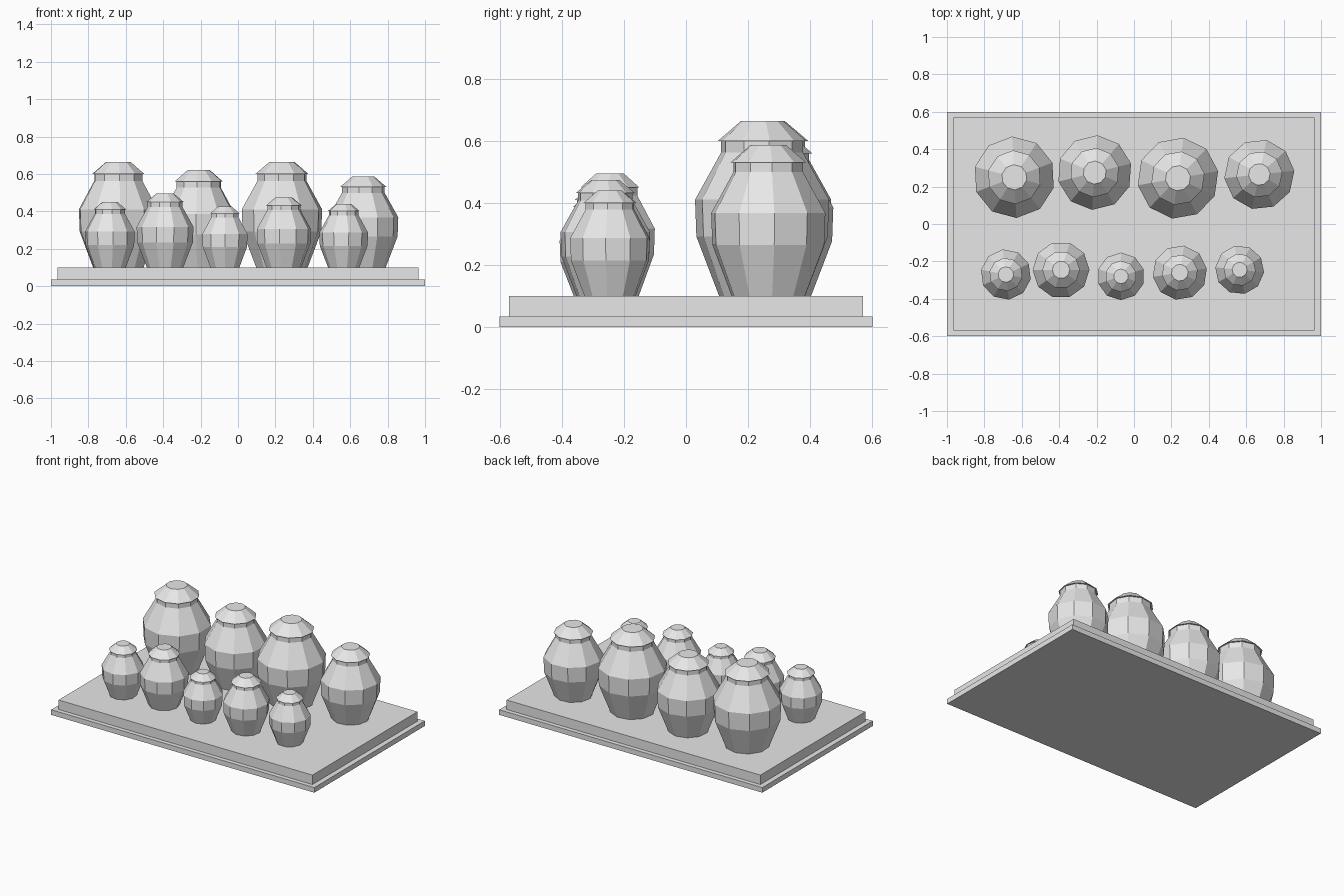
import bpy
import bmesh
from math import cos, sin, radians, tau

cube = bpy.data.objects.get("Cube")
if cube:
    bpy.data.objects.remove(cube, do_unlink=True)

# One plain grey for everything
grey = bpy.data.materials.new("light_grey")
grey.use_nodes = True
grey.diffuse_color = (0.8, 0.8, 0.8, 1)
grey.node_tree.nodes["Principled BSDF"].inputs["Base Color"].default_value = (0.8, 0.8, 0.8, 1)

SIDES = 10
BASE_TOP = 0.10


def add_object(name, bm):
    bmesh.ops.recalc_face_normals(bm, faces=bm.faces)
    mesh = bpy.data.meshes.new(name)
    bm.to_mesh(mesh)
    bm.free()
    mesh.materials.append(grey)
    obj = bpy.data.objects.new(name, mesh)
    bpy.context.collection.objects.link(obj)
    return obj


def slab(name, width, depth, bottom, top):
    bm = bmesh.new()
    bmesh.ops.create_cube(bm, size=1)
    bmesh.ops.scale(bm, vec=(width, depth, top - bottom), verts=bm.verts)
    bmesh.ops.translate(bm, vec=(0, 0, (top + bottom) / 2), verts=bm.verts)
    return add_object(name, bm)


def turned(name, profile, radius, height, turn):
    """Faceted solid from (radius, height) fractions, closed at both ends."""
    bm = bmesh.new()
    rings = []
    for r, z in profile:
        rings.append([bm.verts.new((r * radius * cos(turn + tau * i / SIDES),
                                    r * radius * sin(turn + tau * i / SIDES),
                                    z * height)) for i in range(SIDES)])
    for low, high in zip(rings, rings[1:]):
        for i in range(SIDES):
            j = (i + 1) % SIDES
            bm.faces.new((low[i], low[j], high[j], high[i]))
    bm.faces.new(rings[0])
    bm.faces.new(rings[-1])
    return add_object(name, bm)


# Stepped plinth
slab("plinth_lower", 2.0, 1.2, 0, 0.035)
slab("plinth_upper", 1.93, 1.14, 0.035, BASE_TOP)

# Jar body with a short neck, and an overhanging conical lid
BODY = [(0.64, 0), (0.98, 0.34), (1, 0.55), (0.61, 0.82), (0.61, 0.885)]
LID = [(0.66, 0.885), (0.31, 1)]

# x, y, belly radius, top height, turn in degrees
large_jars = [(-0.64, 0.25, 0.218, 0.665, 21), (-0.21, 0.275, 0.2, 0.62, 14),
              (0.235, 0.245, 0.218, 0.665, 10), (0.67, 0.265, 0.188, 0.587, 6)]
small_jars = [(-0.685, -0.27, 0.135, 0.45, 25), (-0.39, -0.245, 0.152, 0.495, 0),
              (-0.07, -0.28, 0.127, 0.425, 18), (0.245, -0.26, 0.146, 0.475, 9),
              (0.565, -0.245, 0.131, 0.44, 30)]

for size, jars in (("large", large_jars), ("small", small_jars)):
    for n, (x, y, radius, top, turn) in enumerate(jars, 1):
        for part, profile in (("body", BODY), ("lid", LID)):
            obj = turned(f"{size}_jar_{part}_{n}", profile, radius,
                         top - BASE_TOP, radians(turn))
            obj.location = (x, y, BASE_TOP)
